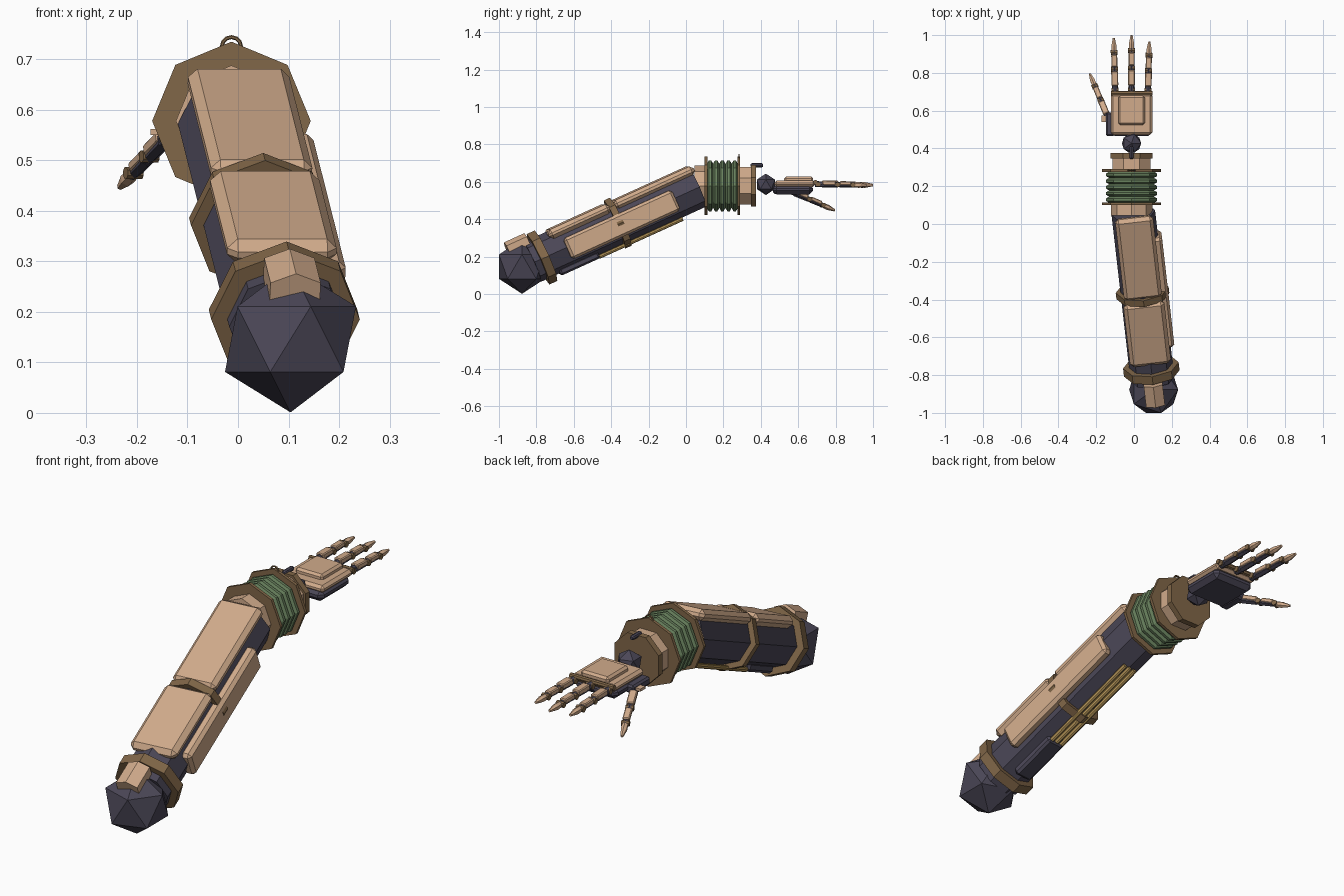
import bpy, bmesh
from math import pi, sin, cos
from mathutils import Matrix, Vector

if "Cube" in bpy.data.objects:
    bpy.data.objects.remove(bpy.data.objects["Cube"])


def material(name, r, g, b):
    m = bpy.data.materials.new(name)
    m.use_nodes = True
    m.diffuse_color = (r, g, b, 1)
    m.node_tree.nodes["Principled BSDF"].inputs["Base Color"].default_value = (r, g, b, 1)
    return m


TAN = material("tan_armour", .64, .41, .26)
BROWN = material("brown_leather", .22, .135, .065)
DARK = material("dark_metal", .07, .063, .095)
GREEN = material("green_rubber", .14, .22, .11)
GOLD = material("gold_rod", .48, .31, .10)


def finish(name, bm, mat, frame):
    bmesh.ops.recalc_face_normals(bm, faces=bm.faces)
    bm.transform(frame)
    me = bpy.data.meshes.new(name)
    bm.to_mesh(me)
    bm.free()
    me.materials.append(mat)
    ob = bpy.data.objects.new(name, me)
    bpy.context.collection.objects.link(ob)
    return ob


def lathe(name, mat, frame, stations, sides=8, flat=False, at=(0, 0)):
    """Turned solid along local Y from (position, radius) stations."""
    bm = bmesh.new()
    turn = pi / sides if flat else 0
    rings = []
    for s, r in stations:
        angles = [pi / 2 + turn + 2 * pi * i / sides for i in range(sides)]
        rings.append([bm.verts.new((at[0] + r * cos(a), s, at[1] + r * sin(a))) for a in angles])
    for a, b in zip(rings, rings[1:]):
        for i in range(sides):
            j = (i + 1) % sides
            bm.faces.new((a[i], a[j], b[j], b[i]))
    bm.faces.new(rings[0])
    bm.faces.new(rings[-1])
    return finish(name, bm, mat, frame)


def box(name, mat, frame, x, y, z, bevel=0):
    bm = bmesh.new()
    bmesh.ops.create_cube(bm, size=1)
    for v in bm.verts:
        for k, (lo, hi) in enumerate((x, y, z)):
            v.co[k] = hi if v.co[k] > 0 else lo
    if bevel:
        bmesh.ops.bevel(bm, geom=bm.edges[:], offset=bevel, segments=1, affect='EDGES')
    return finish(name, bm, mat, frame)


def ball(name, mat, centre, r):
    bm = bmesh.new()
    bmesh.ops.create_icosphere(bm, subdivisions=1, radius=r)
    return finish(name, bm, mat, Matrix.Translation(centre))


def aim(origin, direction):
    """Frame at origin whose Y runs along direction and Z stays upward."""
    y = Vector(direction).normalized()
    x = y.cross(Vector((0, 0, 1))).normalized()
    m = Matrix((x, y, x.cross(y))).transposed().to_4x4()
    m.translation = origin
    return m


# Forearm, tilted along its own axis from the elbow
elbow = (.104, -.877, .146)
ARM = aim(elbow, (-.115, 1, .455))
ball("elbow_ball", DARK, elbow, .145)
lathe("forearm_core", DARK, ARM, [(.06, .116), (1.035, .116)])
lathe("elbow_ring", BROWN, ARM, [(.095, .148), (.142, .148)])
lathe("middle_ring", BROWN, ARM, [(.547, .141), (.583, .141)])

# Armour plates
box("lower_top_plate", TAN, ARM, (-.109, .109), (.19, .555), (.07, .123), .02)
box("upper_top_plate", TAN, ARM, (-.101, .101), (.578, 1.05), (.07, .121), .018)
box("side_plate", TAN, ARM, (.085, .136), (.25, .89), (-.072, .05), .014)

# Gabled elbow cap
bm = bmesh.new()
profile = [(-.05, .09), (-.05, .138), (0, .158), (.05, .138), (.05, .09)]
cap = bm.faces.new([bm.verts.new((x, -.035, z)) for x, z in profile])
ext = bmesh.ops.extrude_face_region(bm, geom=[cap])["geom"]
bmesh.ops.translate(bm, vec=(0, .12, 0), verts=[v for v in ext if isinstance(v, bmesh.types.BMVert)])
finish("elbow_cap", bm, TAN, ARM)

# Underside housing and rods
box("lower_housing", DARK, ARM, (-.045, .045), (.17, .4), (-.13, -.09), .01)
for i in (-1, 0, 1):
    lathe(f"gold_rod_{i + 2}", GOLD, ARM, [(.4, .011), (.89, .011)], at=(i * .03, -.122))

# Wrist collar, flanges and bellows along Y
WRIST = Matrix.Translation((-.013, 0, .578))
lathe("forearm_cuff", TAN, WRIST, [(.045, .11), (.105, .11)])
lathe("front_flange", BROWN, WRIST, [(.1, .157), (.114, .157)])
lathe("back_flange", BROWN, WRIST, [(.276, .157), (.29, .157)])
folds = [(.112, .118)]
for i in range(5):
    s = .112 + i * .033
    folds += [(s + .01, .136), (s + .023, .136), (s + .033, .118)]
lathe("bellows", GREEN, WRIST, folds)
lathe("wrist_block", TAN, WRIST, [(.288, .108), (.35, .108)], flat=True)
lathe("wrist_lip", BROWN, WRIST, [(.347, .12), (.375, .12)], flat=True)
lathe("wrist_pin", DARK, WRIST, [(.345, .007), (.352, .011), (.405, .011), (.412, .007)], at=(0, .11))
ball("wrist_ball", DARK, (-.013, .427, .586), .057)

# Hanging loop on the back flange
bpy.ops.mesh.primitive_torus_add(major_radius=.019, minor_radius=.004, major_segments=12,
                                 minor_segments=6, location=(-.013, .283, .725), rotation=(pi / 2, 0, 0))
bpy.context.object.name = "flange_loop"
bpy.context.object.data.materials.append(BROWN)

# Palm
PALM = Matrix.Translation((-.013, 0, 0))
box("palm_base", DARK, PALM, (-.108, .108), (.465, .68), (.532, .585), .02)
box("palm_cover", TAN, PALM, (-.11, .11), (.472, .69), (.572, .606), .012)
box("palm_plate", TAN, PALM, (-.07, .07), (.525, .68), (.595, .628), .01)
KNUCKLE = Matrix.Translation((-.013, .692, .598)) @ Matrix.Rotation(pi / 2, 4, 'Z')
lathe("knuckle_bar", BROWN, KNUCKLE, [(-.11, .012), (.11, .012)])
box("thumb_mount", DARK, PALM, (-.135, -.09), (.465, .59), (.535, .572), .008)
box("thumb_mount_cover", TAN, PALM, (-.16, -.11), (.54, .575), (.55, .562))


def digit(name, base, tip, size):
    """Jointed finger: dark core, brown joints, tan covers and tip."""
    base, tip = Vector(base), Vector(tip)
    n = (tip - base).length
    f = aim(base, tip - base)
    w = .018 * size
    lathe(f"{name}_core", DARK, f, [(0, w * .9), (n * .8, w * .7)])
    for k, (a, b, h) in enumerate(((.14, .4, 1), (.48, .7, .88))):
        box(f"{name}_cover_{k + 1}", TAN, f, (-w * h, w * h), (n * a, n * b),
            (-.2 * w, 1.15 * w * h), .004)
        lathe(f"{name}_bone_{k + 1}", DARK, f, [(n * a, w * h), (n * b, w * h * .9)], 6)
    for k, a in enumerate((.06, .44, .74)):
        j = f @ Matrix.Translation((0, n * a, 0)) @ Matrix.Rotation(pi / 2, 4, 'Z')
        lathe(f"{name}_joint_{k + 1}", BROWN, j, [(-w, w * .75), (w, w * .75)])
    lathe(f"{name}_tip", TAN, f, [(n * .77, w * .8), (n * .86, w * .85), (n, w * .35)], 6)


digit("right_finger", (-.1, .69, .587), (-.107, .985, .582), 1)
digit("middle_finger", (-.013, .69, .587), (-.013, 1.0, .582), 1)
digit("left_finger", (.074, .69, .587), (.081, .965, .582), 1)
digit("thumb", (-.13, .545, .555), (-.234, .795, .447), .95)
